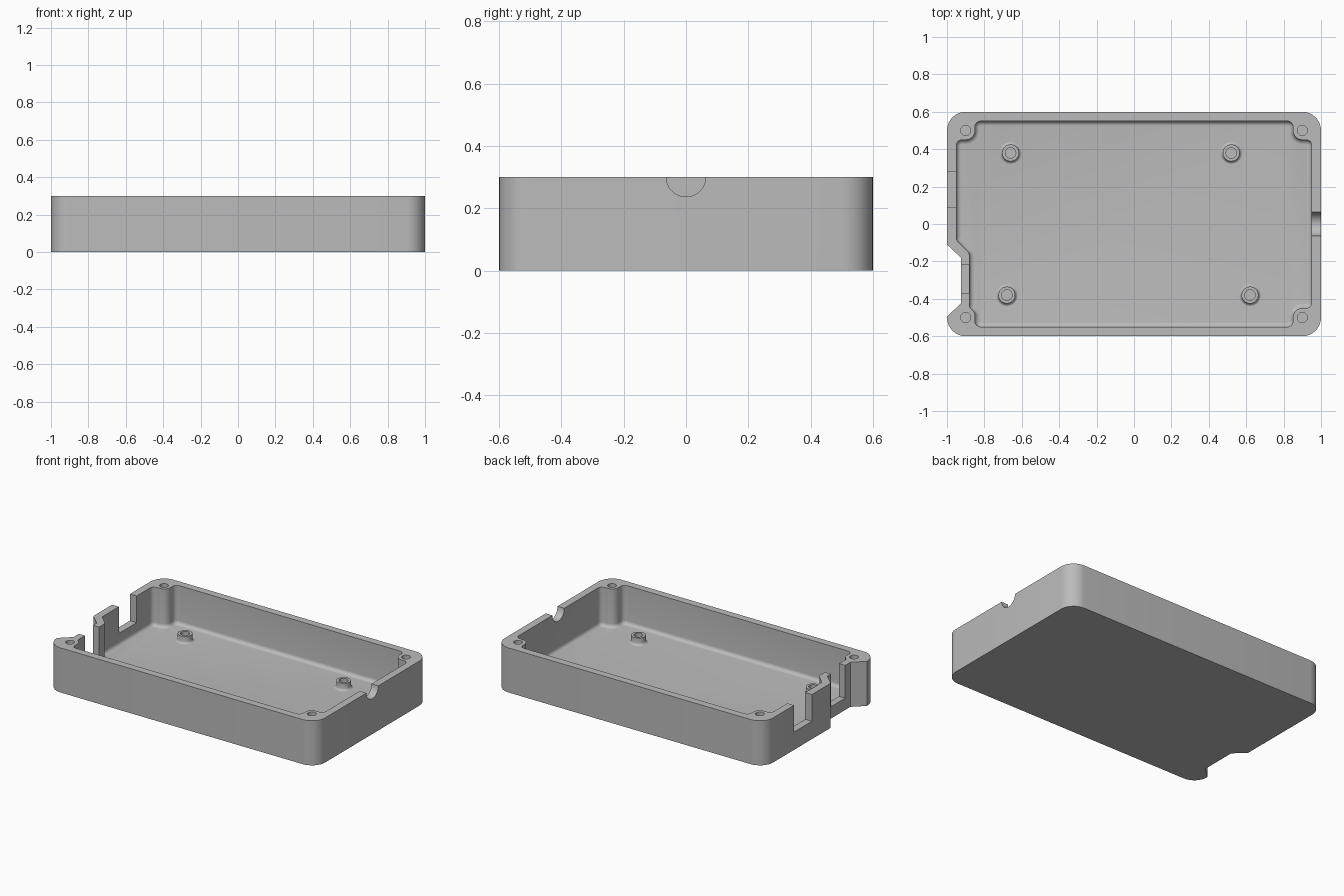
import bpy, bmesh, math
from mathutils import Vector

cube = bpy.data.objects.get("Cube")
if cube:
    bpy.data.objects.remove(cube, do_unlink=True)

HEIGHT, FLOOR, FILLET = 0.30, 0.04, 0.025

grey = bpy.data.materials.new("plain grey")
grey.use_nodes = True
grey.diffuse_color = (0.5, 0.5, 0.5, 1)
grey.node_tree.nodes["Principled BSDF"].inputs["Base Color"].default_value = (0.5, 0.5, 0.5, 1)


def rounded(corners, steps=8):
    """Outline through (x, y, radius) corners, each turned into an arc."""
    pts, n = [], len(corners)
    for i, (x, y, r) in enumerate(corners):
        p = Vector((x, y))
        a = (Vector(corners[i - 1][:2]) - p).normalized()
        b = (Vector(corners[(i + 1) % n][:2]) - p).normalized()
        if r == 0:
            pts.append(p)
            continue
        half = a.angle(b) / 2
        centre = p + (a + b).normalized() * (r / math.sin(half))
        start = p + a * (r / math.tan(half)) - centre
        end = p + b * (r / math.tan(half)) - centre
        sweep = math.atan2(start.x * end.y - start.y * end.x, start.dot(end))
        for k in range(steps + 1):
            t = sweep * k / steps
            c, s = math.cos(t), math.sin(t)
            pts.append(centre + Vector((c * start.x - s * start.y, s * start.x + c * start.y)))
    return pts


def inset(pts, d):
    """Move a counter-clockwise outline inward by d."""
    out = []
    for i, p in enumerate(pts):
        a = (p - pts[i - 1]).normalized()
        b = (pts[(i + 1) % len(pts)] - p).normalized()
        na, nb = Vector((-a.y, a.x)), Vector((-b.y, b.x))
        out.append(p + (na + nb) * (d / (1 + na.dot(nb))))
    return out


def circle(x, y, r, n=32):
    return [Vector((x + r * math.cos(math.tau * k / n), y + r * math.sin(math.tau * k / n)))
            for k in range(n)]


def loft(name, layers):
    """Closed solid through (outline, z) layers."""
    bm = bmesh.new()
    rings = [[bm.verts.new((p.x, p.y, z)) for p in pts] for pts, z in layers]
    for low, high in zip(rings, rings[1:]):
        for i in range(len(low)):
            bm.faces.new((low[i - 1], low[i], high[i], high[i - 1]))
    bm.faces.new(rings[0][::-1])
    bm.faces.new(rings[-1])
    bmesh.ops.recalc_face_normals(bm, faces=bm.faces)
    mesh = bpy.data.meshes.new(name)
    bm.to_mesh(mesh)
    bm.free()
    mesh.materials.append(grey)
    obj = bpy.data.objects.new(name, mesh)
    bpy.context.collection.objects.link(obj)
    return obj


def select_only(obj):
    bpy.ops.object.select_all(action='DESELECT')
    obj.select_set(True)
    bpy.context.view_layer.objects.active = obj


def cut(obj, cutter):
    mod = obj.modifiers.new("cut", 'BOOLEAN')
    mod.operation, mod.solver, mod.object = 'DIFFERENCE', 'EXACT', cutter
    select_only(obj)
    bpy.ops.object.modifier_apply(modifier=mod.name)
    bpy.data.objects.remove(cutter, do_unlink=True)


def smooth(obj):
    select_only(obj)
    bpy.ops.object.shade_smooth_by_angle(angle=math.radians(35))


# Outer block with rounded corners and a stepped-in bay on one end
outer = rounded([(1, -0.6, 0.1), (1, 0.6, 0.1), (-1, 0.6, 0.1),
                 (-1, -0.11, 0), (-0.925, -0.18, 0),
                 (-0.925, -0.425, 0), (-1, -0.495, 0), (-1, -0.6, 0.1)])
tray = loft("tray", [(outer, 0), (outer, HEIGHT)])

# Cavity that leaves corner bosses and follows the bay, with a filleted floor
R = 0.03
cavity = rounded([(0.95, -0.45, R), (0.95, 0.45, R), (0.85, 0.45, 0.05), (0.85, 0.55, R),
                  (-0.85, 0.55, R), (-0.85, 0.45, 0.05), (-0.95, 0.45, R),
                  (-0.95, -0.085, R), (-0.88, -0.157, R),
                  (-0.88, -0.445, R), (-0.85, -0.475, R), (-0.85, -0.55, R),
                  (0.85, -0.55, R), (0.85, -0.45, 0.05)])
layers = []
for k in range(7):
    t = math.pi / 2 * k / 6
    layers.append((inset(cavity, FILLET * (1 - math.sin(t))), FLOOR + FILLET * (1 - math.cos(t))))
layers.append((cavity, HEIGHT + 0.1))
cut(tray, loft("cavity_cutter", layers))

# Two connector slots open to the rim
for x, y0, y1, sill in ((-0.92, 0.09, 0.28, 0.12), (-0.86, -0.37, -0.22, 0.08)):
    box = [Vector(p) for p in ((-1.1, y0), (x, y0), (x, y1), (-1.1, y1))]
    cut(tray, loft("slot_cutter", [(box, sill), (box, HEIGHT + 0.1)]))

# Half-round cable notch in the opposite wall
notch = loft("notch_cutter", [(circle(0, 0, 0.063, 48), 0.9), (circle(0, 0, 0.063, 48), 1.1)])
notch.rotation_euler.y = math.pi / 2
notch.location.z = HEIGHT
bpy.context.view_layer.update()
cut(tray, notch)

# Screw holes in the corner bosses
for sx in (-1, 1):
    for sy in (-1, 1):
        hole = circle(sx * 0.9, sy * 0.5, 0.027)
        cut(tray, loft("hole_cutter", [(hole, 0.1), (hole, HEIGHT + 0.1)]))
smooth(tray)

# Hollow board standoffs with flared feet
profile = [(0.06, 0.039), (0.053, 0.042), (0.048, 0.047), (0.045, 0.056),
           (0.045, 0.088), (0.028, 0.088), (0.028, 0.042)]
for i, (x, y) in enumerate([(-0.66, 0.38), (0.52, 0.38), (-0.68, -0.38), (0.62, -0.38)]):
    smooth(loft(f"standoff_{i + 1}", [(circle(x, y, r), z) for r, z in profile]))
